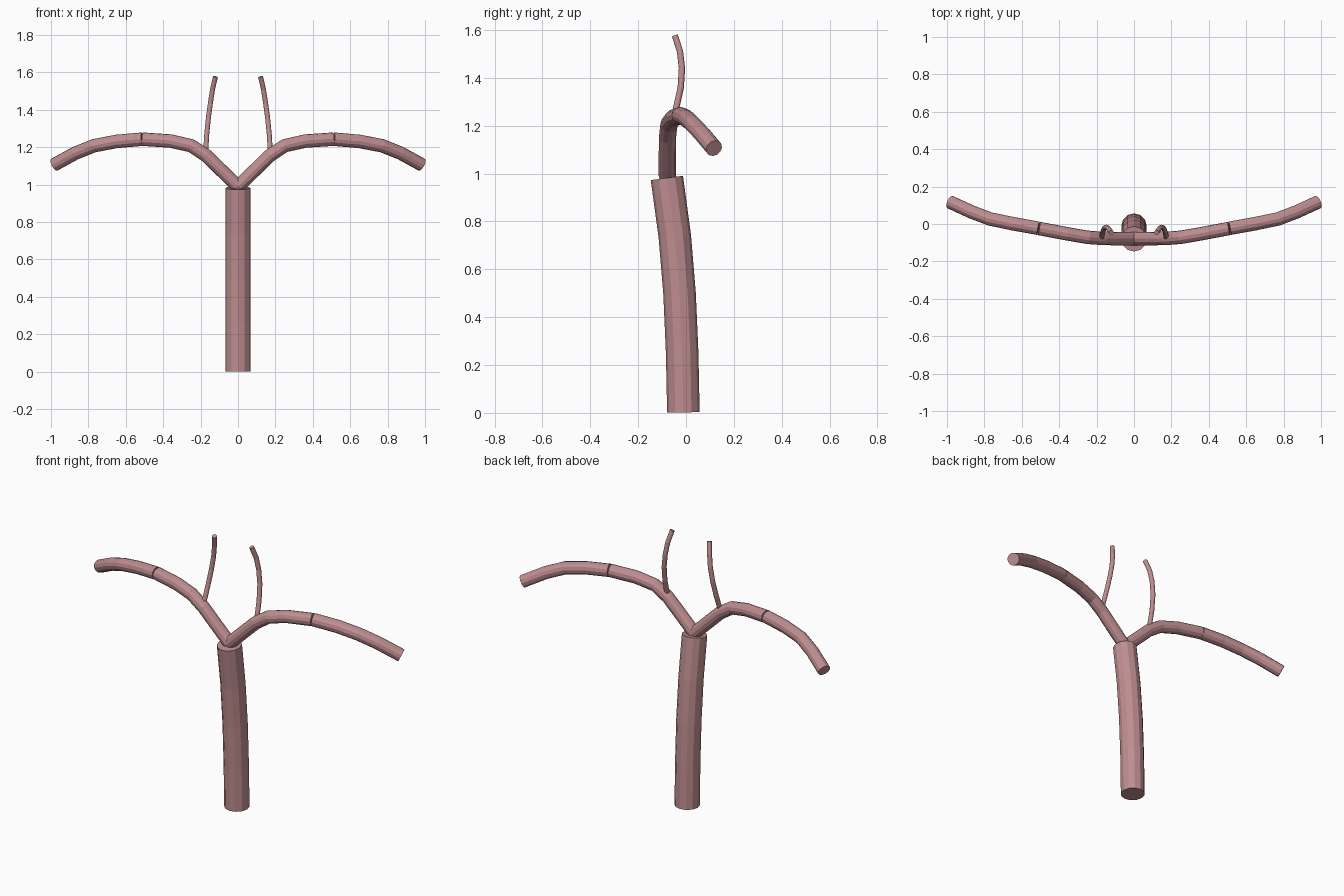
import bpy

if "Cube" in bpy.data.objects:
    bpy.data.objects.remove(bpy.data.objects["Cube"])

mat = bpy.data.materials.new("vessel_wall")
mat.diffuse_color = (0.52, 0.27, 0.28, 1)
mat.use_nodes = True
mat.node_tree.nodes["Principled BSDF"].inputs["Base Color"].default_value = mat.diffuse_color


def tube(name, points, radius):
    """Twelve-sided capped tube along a list of points."""
    cu = bpy.data.curves.new(name, 'CURVE')
    cu.dimensions = '3D'
    cu.bevel_depth = radius
    cu.bevel_resolution = 4
    cu.use_fill_caps = True
    sp = cu.splines.new('POLY')
    sp.points.add(len(points) - 1)
    for p, co in zip(sp.points, points):
        p.co = (*co, 1)
    sp.use_smooth = False
    cu.materials.append(mat)
    ob = bpy.data.objects.new(name, cu)
    bpy.context.collection.objects.link(ob)
    return ob


# Main trunk, leaning forward toward the top
tube("trunk", [(0, -0.011, 0.002), (0, -0.016, 0.25), (0, -0.027, 0.5),
               (0, -0.047, 0.74), (0, -0.08, 0.982)], 0.068)

# Mirrored side vessels
inner = [(0, -0.078, 0.99), (0.1, -0.078, 1.087), (0.17, -0.077, 1.155),
         (0.25, -0.071, 1.208), (0.36, -0.052, 1.233), (0.508, -0.024, 1.243)]
outer = [(0.512, -0.023, 1.243), (0.65, 0.002, 1.231), (0.77, 0.027, 1.208),
         (0.87, 0.065, 1.168), (0.983, 0.117, 1.106)]
upper = [(0.172, -0.068, 1.19), (0.167, -0.042, 1.27), (0.158, -0.022, 1.36),
         (0.147, -0.017, 1.44), (0.136, -0.025, 1.51), (0.121, -0.046, 1.576)]
for side, s in (("right", 1), ("left", -1)):
    for part, path, r in (("inner_branch", inner, 0.036),
                          ("outer_branch", outer, 0.036),
                          ("upper_branch", upper, 0.0135)):
        tube(f"{part}_{side}", [(s * x, y, z) for x, y, z in path], r)
